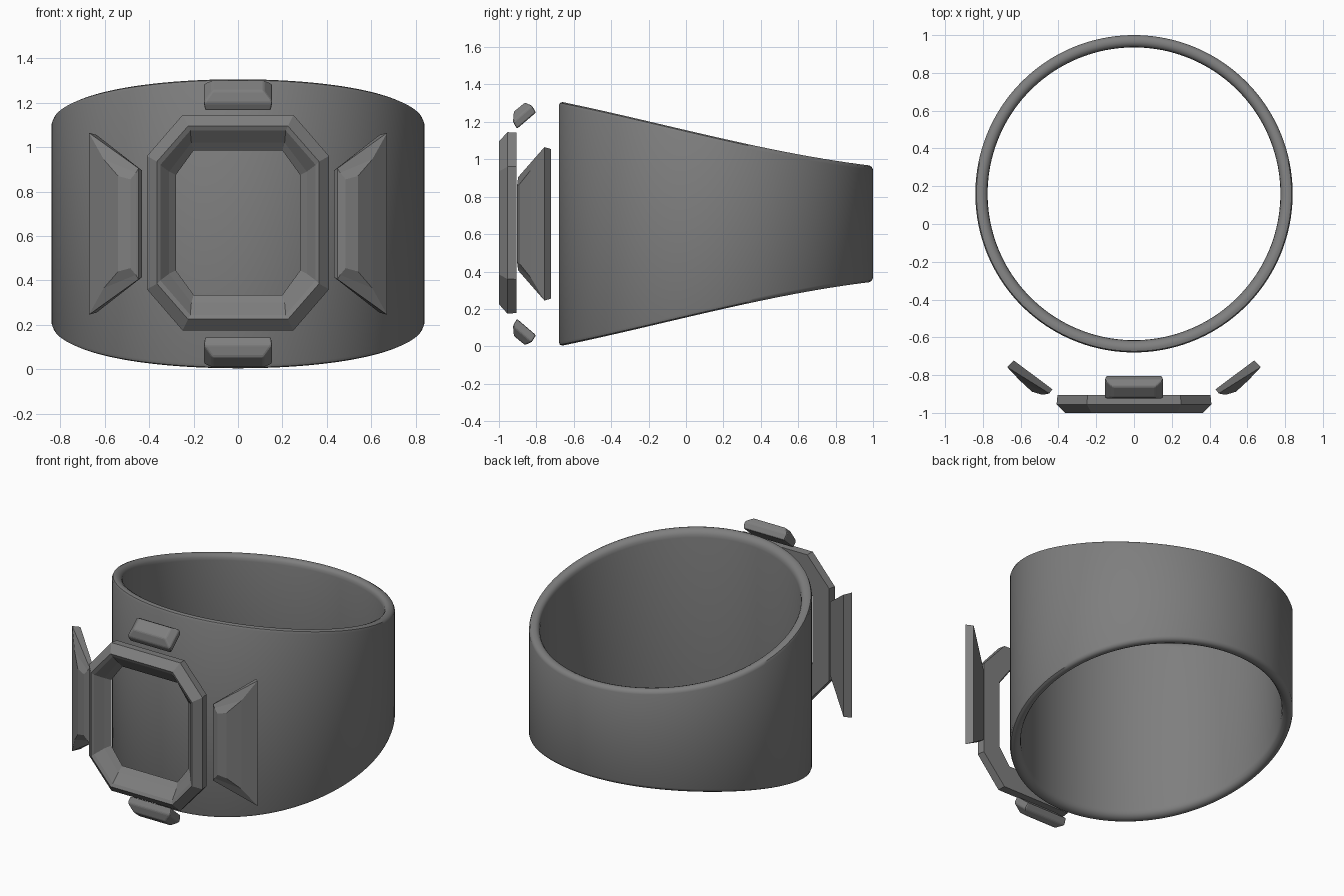
import bpy
import bmesh
from math import sin, cos, pi, radians

cube = bpy.data.objects.get("Cube")
if cube:
    bpy.data.objects.remove(cube, do_unlink=True)

MID = 0.655  # height of the horizontal symmetry plane

metal = bpy.data.materials.new("dark grey metal")
metal.use_nodes = True
grey = (0.21, 0.21, 0.21, 1)
metal.diffuse_color = grey
metal.node_tree.nodes["Principled BSDF"].inputs["Base Color"].default_value = grey


def loft(name, loops, closed=False, smooth=False):
    """Skin equal-length point loops; closed joins last to first, else caps the ends."""
    bm = bmesh.new()
    rings = [[bm.verts.new(p) for p in loop] for loop in loops]
    n = len(rings[0])
    pairs = list(zip(rings, rings[1:]))
    if closed:
        pairs.append((rings[-1], rings[0]))
    else:
        bm.faces.new(rings[0])
        bm.faces.new(rings[-1])
    for a, b in pairs:
        for i in range(n):
            j = (i + 1) % n
            bm.faces.new((a[i], a[j], b[j], b[i]))
    bmesh.ops.recalc_face_normals(bm, faces=bm.faces)
    mesh = bpy.data.meshes.new(name)
    bm.to_mesh(mesh)
    bm.free()
    mesh.materials.append(metal)
    if smooth:
        mesh.polygons.foreach_set("use_smooth", [True] * len(mesh.polygons))
        mesh.set_sharp_from_angle(angle=radians(40))
    obj = bpy.data.objects.new(name, mesh)
    bpy.context.collection.objects.link(obj)
    return obj


# Band: tall at the front, tapering to the back, with rounded rims
def half_height(y):
    t = (y + 0.68) / 1.68
    return 0.655 - 0.345 * t - 0.15 * t * t * (1 - t)


SEGMENTS = 160
rim = [(0.84, 0.022), (0.834, 0.007), (0.82, 0), (0.803, 0),
       (0.787, 0.008), (0.778, 0.022), (0.775, 0.04)]
profile = [(r, d, 1) for r, d in rim] + [(r, d, -1) for r, d in reversed(rim)]


def band_loop(angle):
    points = []
    for r, drop, side in profile:
        y = 0.16 + r * sin(angle)
        points.append((r * cos(angle), y, MID + side * (half_height(y) - drop)))
    return points


loft("ring_band", [band_loop(2 * pi * i / SEGMENTS) for i in range(SEGMENTS)],
     closed=True, smooth=True)


# Bezel: open octagonal frame with a sloped inner wall
def octagon(hx, hz, cut_x, cut_z, y):
    quarter = [(hx, hz - cut_z), (hx - cut_x, hz)]
    pts = quarter + [(-x, z) for x, z in reversed(quarter)]
    pts += [(-x, -z) for x, z in pts]
    return [(x, y, MID + 0.005 + z) for x, z in pts]


loft("octagon_bezel", [
    octagon(0.405, 0.482, 0.16, 0.18, -0.905),
    octagon(0.41, 0.485, 0.16, 0.185, -0.955),
    octagon(0.365, 0.435, 0.14, 0.16, -1.0),
    octagon(0.35, 0.415, 0.135, 0.155, -0.99),
    octagon(0.31, 0.36, 0.1, 0.13, -0.94),
    octagon(0.28, 0.325, 0.08, 0.11, -0.912),
    octagon(0.285, 0.33, 0.08, 0.11, -0.905),
], closed=True)


# Side stones: tapered slabs with stepped facets
# each step: inner x, y, half height, then outer x, y, half height
side_steps = [
    (0.432, -0.875, 0.24, 0.637, -0.722, 0.40),
    (0.448, -0.897, 0.25, 0.672, -0.757, 0.41),
    (0.46, -0.900, 0.23, 0.605, -0.828, 0.29),
    (0.485, -0.904, 0.20, 0.54, -0.888, 0.215),
]
for label, s in (("left", 1), ("right", -1)):
    loft(label + "_side_stone", [
        [(s * xa, ya, MID - ha), (s * xb, yb, MID - hb),
         (s * xb, yb, MID + hb), (s * xa, ya, MID + ha)]
        for xa, ya, ha, xb, yb, hb in side_steps])


# Small stones above and below the bezel
# each step: half width, near y and height, far y and height (from the middle)
small_steps = [
    (0.148, -0.904, 0.508, -0.802, 0.595),
    (0.155, -0.925, 0.545, -0.824, 0.632),
    (0.115, -0.920, 0.600, -0.861, 0.648),
]
for label, s in (("upper", 1), ("lower", -1)):
    stone = loft(label + "_small_stone", [
        [(-w, ya, MID + s * za), (w, ya, MID + s * za),
         (w, yb, MID + s * zb), (-w, yb, MID + s * zb)]
        for w, ya, za, yb, zb in small_steps])
    bevel = stone.modifiers.new("soft edges", "BEVEL")
    bevel.width = 0.008
    bevel.segments = 2
